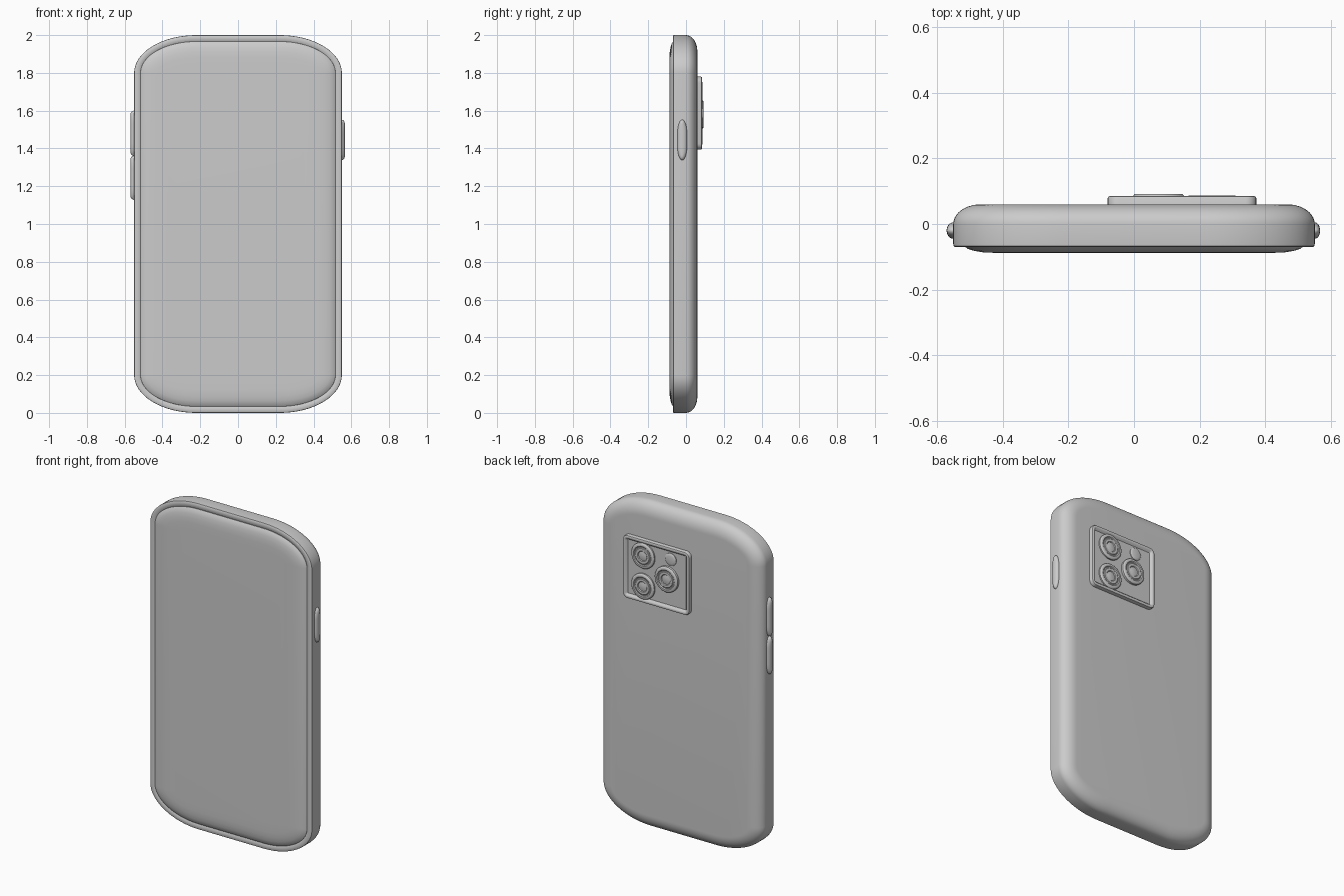
import bpy, bmesh, math

if "Cube" in bpy.data.objects:
    bpy.data.objects.remove(bpy.data.objects["Cube"])


def loft(name, cx, cz, hw, hh, a, b, rings, seg=16, loc=(0, 0, 0), turn=0, angle=35):
    """Closed solid through inset copies (inset, y) of a rectangle with elliptical corners a x b."""
    bm = bmesh.new()
    loops = []
    for d, y in rings:
        loop = []
        for q, (sx, sz) in enumerate(((1, 1), (-1, 1), (-1, -1), (1, -1))):
            for i in range(seg + 1):
                t = (q + i / seg) * math.pi / 2
                x = cx + sx * (hw - a) + max(a - d, 0.001) * math.cos(t)
                z = cz + sz * (hh - b) + max(b - d, 0.001) * math.sin(t)
                loop.append(bm.verts.new((x, y, z)))
        loops.append(loop)
    n = len(loops[0])
    for l0, l1 in zip(loops, loops[1:]):
        for i in range(n):
            j = (i + 1) % n
            bm.faces.new((l0[i], l0[j], l1[j], l1[i]))
    bm.faces.new(loops[0])
    bm.faces.new(loops[-1])
    bmesh.ops.remove_doubles(bm, verts=bm.verts, dist=1e-5)
    bmesh.ops.recalc_face_normals(bm, faces=bm.faces)
    me = bpy.data.meshes.new(name)
    bm.to_mesh(me)
    bm.free()
    ob = bpy.data.objects.new(name, me)
    bpy.context.collection.objects.link(ob)
    ob.location = loc
    ob.rotation_euler.z = turn
    bpy.ops.object.select_all(action='DESELECT')
    ob.select_set(True)
    bpy.context.view_layer.objects.active = ob
    bpy.ops.object.shade_smooth_by_angle(angle=math.radians(angle))
    return ob


def arc(r, y, h, steps=8):
    """Quarter-ellipse edge rounding: inset 0..r while y rises by h."""
    return [(r * (1 - math.cos(k / steps * math.pi / 2)),
             y + h * math.sin(k / steps * math.pi / 2)) for k in range(steps + 1)]


# case: thin front lip, straight side, generously rounded back edge
loft("case", 0, 1, 0.55, 1.0, 0.33, 0.2,
     [(0.06, -0.05), (0.034, -0.066), (0.022, -0.07), (0.006, -0.07), (0.001, -0.067), (0, -0.06)]
     + arc(0.085, 0.0, 0.06, 10))

# screen: pillowed glass inside the lip
loft("screen", 0, 1, 0.55, 1.0, 0.33, 0.2,
     [(0.17, -0.088), (0.12, -0.0875), (0.09, -0.086), (0.065, -0.082),
      (0.045, -0.076), (0.034, -0.068), (0.032, -0.05)])

# camera plate with a raised rim around a sunken floor
loft("camera_plate", 0.146, 1.587, 0.226, 0.193, 0.032, 0.032,
     [(0, 0.04), (0, 0.079), (0.002, 0.083), (0.006, 0.085), (0.014, 0.085),
      (0.018, 0.083), (0.028, 0.072)], seg=6)

# three lenses with concentric rings
for i, (x, z, y) in enumerate(((0.237, 1.68, 0.0), (0.237, 1.492, 0.0), (0.075, 1.58, 0.005))):
    r = 0.078
    loft(f"lens_{i + 1}", 0, 0, r, r, r, r,
         [(0, 0.06), (0, 0.08), (0.004, 0.085), (0.009, 0.087), (0.018, 0.087), (0.023, 0.083),
          (0.028, 0.083), (0.032, 0.086), (0.046, 0.086), (0.05, 0.082), (0.06, 0.084),
          (0.07, 0.085), (0.0765, 0.0855)], seg=8, loc=(x, y, z))

# flash
loft("flash", 0, 0, 0.038, 0.038, 0.038, 0.038,
     [(0, 0.06), (0, 0.076), (0.004, 0.079), (0.015, 0.081), (0.036, 0.082)],
     seg=8, loc=(0.052, 0, 1.705))

# side buttons: one on the right, two on the left
for name, s, z, hh, out in (("power_button", 1, 1.445, 0.107, 0.016),
                            ("volume_up_button", -1, 1.48, 0.12, 0.02),
                            ("volume_down_button", -1, 1.245, 0.117, 0.02)):
    loft(name, 0, 0, 0.025, hh, 0.025, 0.07,
         [(0, -0.02)] + arc(0.024, 0.0, out, 6), seg=8,
         loc=(s * 0.55, -0.02, z), turn=-s * math.pi / 2, angle=60)
